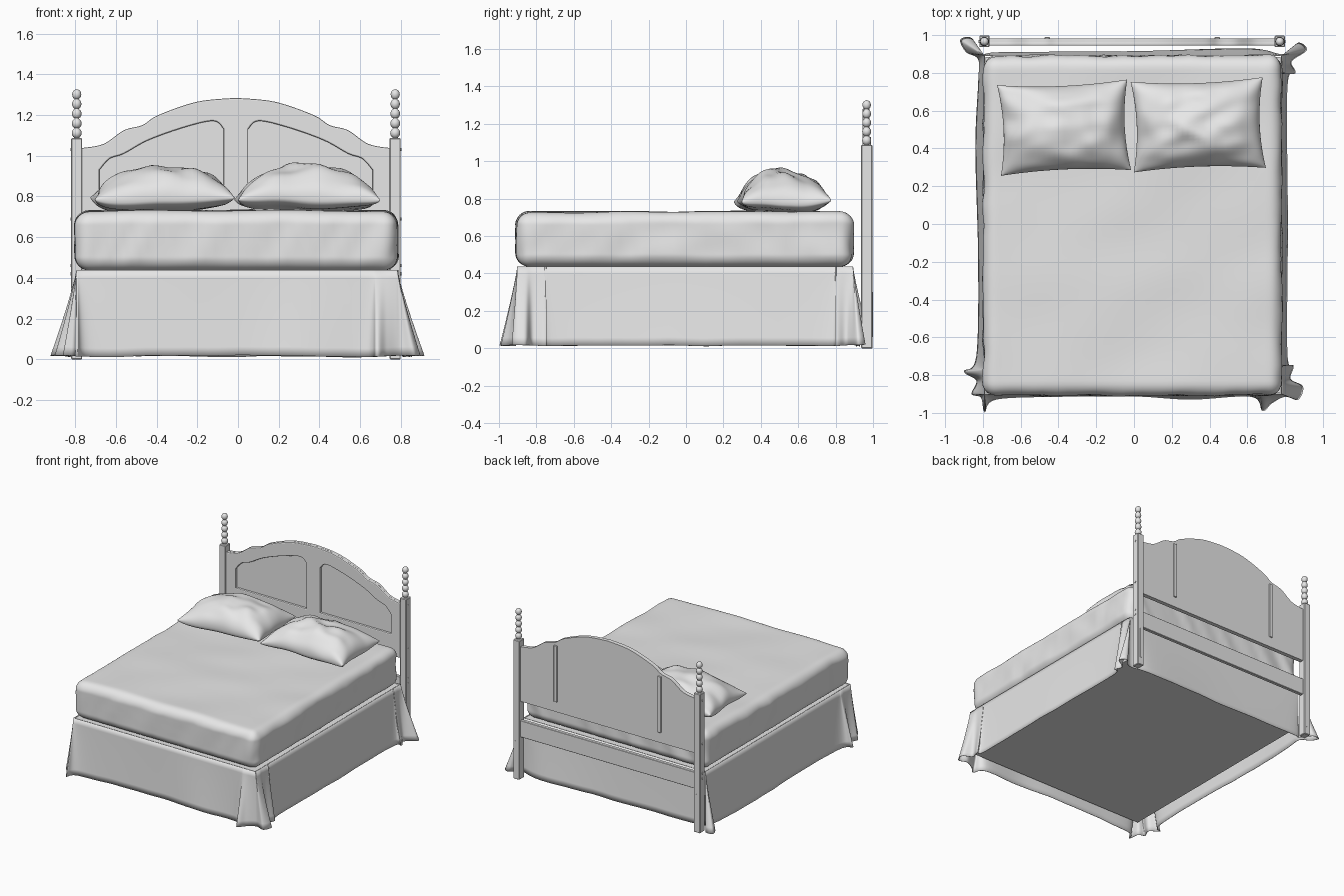
import bpy, bmesh, math
from mathutils import Vector, Matrix, noise

if "Cube" in bpy.data.objects:
    bpy.data.objects.remove(bpy.data.objects["Cube"])

grey = bpy.data.materials.new("plain_grey")
grey.diffuse_color = (0.8, 0.8, 0.8, 1)
grey.use_nodes = True
grey.node_tree.nodes["Principled BSDF"].inputs["Base Color"].default_value = grey.diffuse_color


def finish(ob, angle=40):
    ob.data.materials.clear()
    ob.data.materials.append(grey)
    bpy.ops.object.select_all(action='DESELECT')
    ob.select_set(True)
    bpy.context.view_layer.objects.active = ob
    bpy.ops.object.shade_smooth_by_angle(angle=math.radians(angle))
    return ob


def from_bmesh(name, bm, angle=40):
    bmesh.ops.recalc_face_normals(bm, faces=bm.faces)
    me = bpy.data.meshes.new(name)
    bm.to_mesh(me)
    bm.free()
    ob = bpy.data.objects.new(name, me)
    bpy.context.collection.objects.link(ob)
    return finish(ob, angle)


def box(name, x, y, z, bevel=0.0):
    """Box from (min, max) ranges with an optional chamfer."""
    bm = bmesh.new()
    bmesh.ops.create_cube(bm, size=1)
    for v in bm.verts:
        v.co = [(a + b) / 2 + c * (b - a) for c, (a, b) in zip(v.co, (x, y, z))]
    if bevel:
        bmesh.ops.bevel(bm, geom=bm.edges[:], offset=bevel, segments=1, affect='EDGES')
    return from_bmesh(name, bm, 30)


def spline(pts, n, closed=False):
    """Catmull-Rom points through a short control list."""
    out, m = [], len(pts)
    P = [Vector(p) for p in pts]
    for i in range(m if closed else m - 1):
        if closed:
            a, b, c, d = (P[(i + k) % m] for k in (-1, 0, 1, 2))
        else:
            a, b, c, d = (P[min(max(i + k, 0), m - 1)] for k in (-1, 0, 1, 2))
        for j in range(n):
            t = j / n
            out.append(0.5 * (2 * b + (c - a) * t + (2 * a - 5 * b + 4 * c - d) * t * t
                              + (3 * b - a - 3 * c + d) * t ** 3))
    return out if closed else out + [P[-1]]


def plate(name, loops, y, half, bevel=0.0):
    """Upright filled outline (x, z) with holes, extruded along y."""
    cu = bpy.data.curves.new(name, 'CURVE')
    cu.dimensions, cu.fill_mode = '2D', 'BOTH'
    cu.extrude, cu.bevel_depth, cu.offset, cu.bevel_resolution = half, bevel, -bevel, 1
    for loop in loops:
        s = cu.splines.new('POLY')
        s.points.add(len(loop) - 1)
        for p, q in zip(s.points, loop):
            p.co = (q[0], q[1], 0, 1)
        s.use_cyclic_u = True
    tmp = bpy.data.objects.new(name + "_outline", cu)
    bpy.context.collection.objects.link(tmp)
    me = bpy.data.meshes.new_from_object(tmp)
    bpy.data.objects.remove(tmp)
    me.transform(Matrix.Translation((0, y, 0)) @ Matrix.Rotation(math.pi / 2, 4, 'X'))
    ob = bpy.data.objects.new(name, me)
    bpy.context.collection.objects.link(ob)
    return finish(ob, 30)


CX = -0.01  # centre line of the bed


def mirror(loop):
    return [(2 * CX - p[0], p[1]) for p in reversed(loop)]


# Headboard: arched back panel and front frame with two recessed panels
half_top = spline([(-0.77, 1.037), (-0.66, 1.058), (-0.56, 1.125), (-0.47, 1.15),
                   (-0.39, 1.2), (-0.2, 1.265), (CX, 1.284)], 8)
outline = [(-0.77, 0.61)] + [tuple(p) for p in half_top]
outline += mirror(outline[:-1])
hole = spline([(-0.07, 1.13), (-0.12, 1.17), (-0.26, 1.14), (-0.44, 1.076),
               (-0.56, 1.01), (-0.63, 0.985), (-0.68, 0.93)], 6)
hole = [(-0.07, 0.78)] + [tuple(p) for p in hole] + [(-0.68, 0.78)]
plate("headboard_panel", [outline], 0.971, 0.01)
plate("headboard_frame", [outline, hole, mirror(hole)], 0.955, 0.004, 0.007)
box("lower_rail", (-0.78, 0.76), (0.952, 0.98), (0.33, 0.46), 0.003)


def turned_beads(name, x, y):
    """Stack of five lathe-turned beads."""
    prof = [(0.0, 1.083), (0.018, 1.083)]
    for k in range(5):
        z0, r = 1.087 + k * 0.0475, 0.0245 - 0.0005 * k
        for j in range(1, 8):
            a = math.pi * j / 8
            prof.append((0.004 + (r - 0.004) * math.sin(a), z0 + 0.024 * (1 - math.cos(a))))
    prof.append((0.0, 1.327))
    bm = bmesh.new()
    vs = [bm.verts.new((r, 0, z)) for r, z in prof]
    es = [bm.edges.new(p) for p in zip(vs, vs[1:])]
    bmesh.ops.spin(bm, geom=vs + es, axis=(0, 0, 1), cent=(0, 0, 0), angle=2 * math.pi, steps=20)
    bmesh.ops.remove_doubles(bm, verts=bm.verts, dist=1e-5)
    bmesh.ops.translate(bm, verts=bm.verts, vec=(x, y, 0))
    return from_bmesh(name, bm, 50)


# Posts with beads, bolts, back slots and back straps
for side, s in (("left", -1), ("right", 1)):
    x = CX + s * 0.782
    box(side + "_post", (x - 0.027, x + 0.027), (0.936, 0.997), (0, 1.087), 0.004)
    turned_beads(side + "_post_beads", x, 0.966)
    box(side + "_post_slot", (x - 0.007, x + 0.007), (0.99, 0.999), (0.06, 0.3))
    for i, z in enumerate((0.42, 0.46, 0.69, 1.03)):
        bm = bmesh.new()
        bmesh.ops.create_cone(bm, cap_ends=True, segments=10, radius1=0.008, radius2=0.008,
                              depth=0.006, matrix=Matrix.Translation((x + s * 0.027, 0.965, z))
                              @ Matrix.Rotation(math.pi / 2, 4, 'Y'))
        from_bmesh(f"{side}_bolt_{i + 1}", bm)
    sx = CX + s * 0.45
    box(side + "_back_strap", (sx - 0.014, sx + 0.014), (0.975, 0.989), (0.69, 1.13), 0.002)

# Box spring
box("box_spring", (-0.785, 0.775), (-0.895, 0.885), (0.1, 0.435))

# Mattress: rounded box with soft fabric folds
bm = bmesh.new()
bmesh.ops.create_cube(bm, size=2)
bmesh.ops.subdivide_edges(bm, edges=bm.edges[:], cuts=47, use_grid_fill=True)
H, R = Vector((0.782, 0.89, 0.147)), 0.062
for v in bm.verts:
    p = Vector([h * math.sin(math.pi / 2 * c) for h, c in zip(H, v.co)])
    q = Vector([min(max(c, R - h), h - R) for h, c in zip(H, p)])
    n = (p - q).normalized()
    p = q + n * R
    side = 1 - abs(n.z)
    fold = noise.noise(((p.x + p.y) * 7 - p.z * 4, (p.x - p.y) * 7 - p.z * 4, p.z * 1.5))
    wave = noise.noise((p.x * 1.6 + p.y, p.y * 3 - p.x, 3.7))
    p += n * (side * (0.008 + 0.012 * fold) + max(n.z, 0) * 0.012 * wave)
    v.co = p + Vector((-0.008, -0.008, 0.583))
from_bmesh("mattress", bm, 60)

# Bed skirt: flared sheet from the box spring edge to a pleated hem
hem = [(-0.79, -0.997), (-0.73, -0.93), (-0.4, -0.915), (0, -0.913), (0.3, -0.93),
       (0.62, -0.915), (0.68, -0.99), (0.73, -0.95), (0.80, -0.915), (0.87, -0.93),
       (0.895, -0.86), (0.83, -0.82), (0.845, -0.75), (0.812, -0.68), (0.815, 0),
       (0.812, 0.72), (0.855, 0.8), (0.835, 0.86), (0.915, 0.92), (0.87, 0.96),
       (0.79, 0.90), (0.6, 0.93), (0, 0.915), (-0.7, 0.91), (-0.80, 0.90),
       (-0.86, 0.985), (-0.92, 0.975), (-0.89, 0.91), (-0.825, 0.87), (-0.825, 0.75),
       (-0.84, 0.4), (-0.825, -0.2), (-0.835, -0.7), (-0.9, -0.78), (-0.835, -0.83),
       (-0.86, -0.9), (-0.81, -0.92)]
hem = spline(hem, 8, True)
bm = bmesh.new()
rows, rings = 10, []
for k in range(rows + 1):
    t = k / rows
    ring = []
    for p in hem:
        top = Vector((min(max(p.x, -0.793), 0.783), min(max(p.y, -0.902), 0.893)))
        c = top.lerp(p, t ** 1.15)
        low = 0.015 + 0.008 * noise.noise((p.x * 5, p.y * 5, 0))
        ring.append(bm.verts.new((c.x, c.y, 0.438 + (low - 0.438) * t)))
    rings.append(ring)
for a, b in zip(rings, rings[1:]):
    for i in range(len(hem)):
        j = (i + 1) % len(hem)
        bm.faces.new((a[i], a[j], b[j], b[i]))
bmesh.ops.remove_doubles(bm, verts=bm.verts, dist=1e-4)
skirt = from_bmesh("bed_skirt", bm, 60)
mod = skirt.modifiers.new("cloth_thickness", 'SOLIDIFY')
mod.thickness = 0.004


# Pillows: two pinched sheets joined at the seam
def pillow(name, centre, half, turn, seed):
    bm = bmesh.new()
    n = 36
    for up in (1, -1):
        grid = []
        for i in range(n + 1):
            for j in range(n + 1):
                u, v = (math.sin(math.pi / 2 * (2 * k / n - 1)) for k in (i, j))
                full = ((1 - u * u) * (1 - v * v)) ** 0.5
                x = half[0] * u * (1 - 0.07 * (1 - v * v))
                y = half[1] * v * (1 - 0.08 * (1 - u * u))
                crease = noise.noise((u * 2.5 + seed, v * 2.5, up)) * 0.03 * full ** 0.5
                droop = 0.02 * noise.noise((u * 1.3, v * 1.3, seed))
                z = 0.79 + droop + (full * 0.16 + crease if up > 0 else -0.065 * full ** 0.6)
                grid.append(bm.verts.new((x, y, z)))
        for i in range(n):
            for j in range(n):
                a = i * (n + 1) + j
                bm.faces.new((grid[a], grid[a + n + 1], grid[a + n + 2], grid[a + 1]))
    bmesh.ops.remove_doubles(bm, verts=bm.verts, dist=1e-5)
    bm.transform(Matrix.Translation((*centre, 0)) @ Matrix.Rotation(math.radians(turn), 4, 'Z'))
    return from_bmesh(name, bm, 60)


pillow("left_pillow", (-0.37, 0.51), (0.345, 0.24), 2.5, 1.3)
pillow("right_pillow", (0.34, 0.525), (0.35, 0.24), 2, 6.1)
